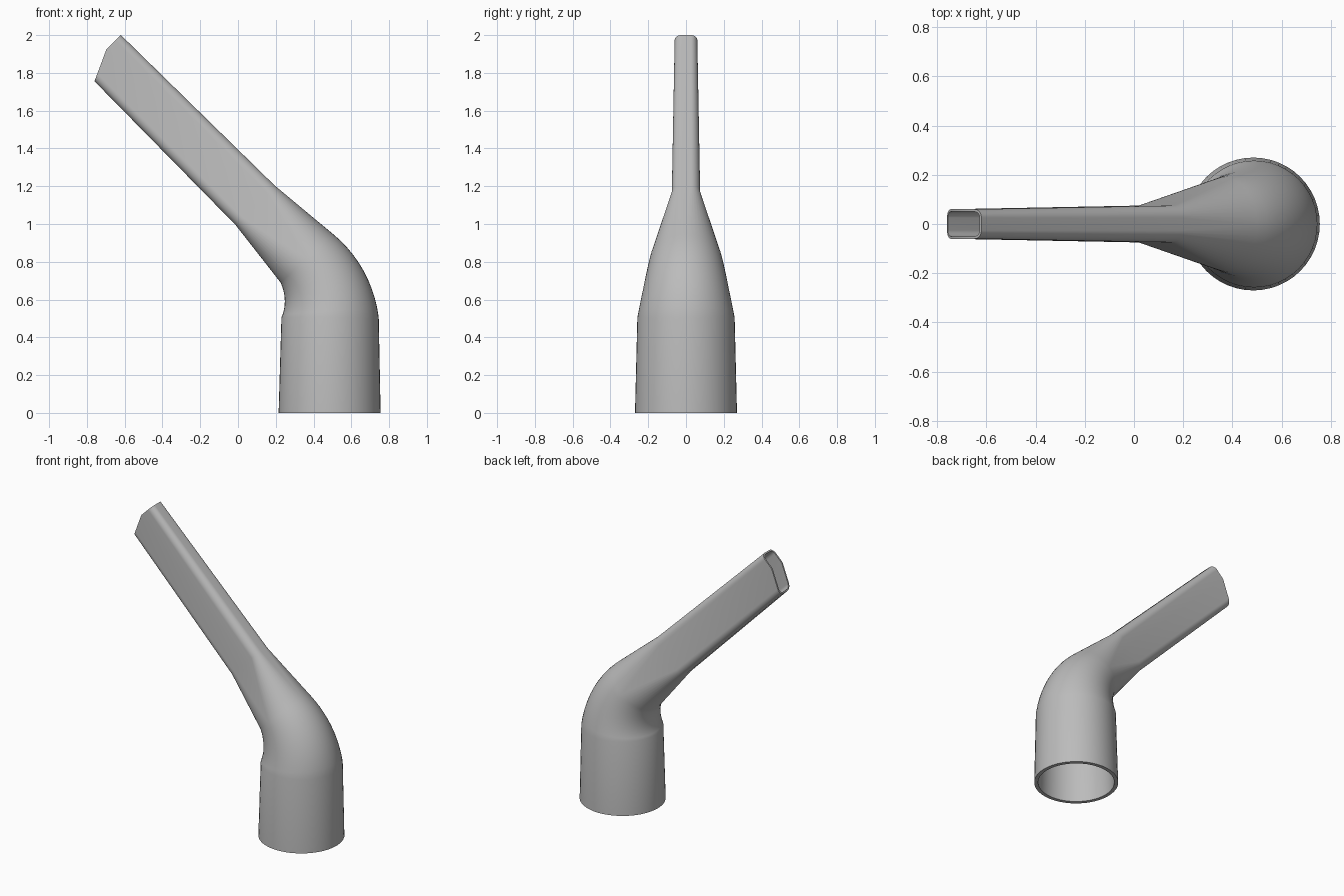
import bpy
import bmesh
from math import sin, cos, pi, radians
from mathutils import Vector

cube = bpy.data.objects.get("Cube")
if cube:
    bpy.data.objects.remove(cube)

STEPS = 12          # segments per rounded corner
KINK = 0.27         # where the slanted tip cut begins, along the flat side


def section(x, z, tilt, a, b, ra, rb, wall, cut=0.0):
    """Rounded section: a, b half sizes; ra, rb corner radii; cut slants the tip."""
    return dict(x=x, z=z, tilt=tilt, a=a, b=b, ra=ra, rb=rb, wall=wall, cut=cut)


def ring(s, inner):
    w = s["wall"] if inner else 0.0
    a, b, ra, rb = (s[k] - w for k in ("a", "b", "ra", "rb"))
    pts = []
    for corner in range(4):
        su = 1 if corner in (0, 3) else -1
        sv = 1 if corner < 2 else -1
        for i in range(STEPS + 1):
            t = (corner + i / STEPS) * pi / 2
            pts.append((su * (a - ra) + ra * cos(t), sv * (b - rb) + rb * sin(t)))
        if corner in (0, 2):
            pts.append((KINK * (a - ra), sv * b))
    across = Vector((cos(s["tilt"]), 0, sin(s["tilt"])))
    along = Vector((-sin(s["tilt"]), 0, cos(s["tilt"])))
    kink_u = KINK * (s["a"] - s["ra"])
    origin = Vector((s["x"], 0, s["z"]))
    return [origin + across * u + Vector((0, v, 0))
            - along * s["cut"] * max(0.0, kink_u - u) for u, v in pts]


# Round socket
sections = [section(0.485, 0, 0, 0.27, 0.27, 0.27, 0.27, 0.025)]

# Bend, narrowing as it turns
BEND, RADIUS, COUNT = radians(43), 0.46, 10
for i in range(COUNT + 1):
    f = i / COUNT
    t = BEND * f
    r = 0.2575 + (0.189 - 0.2575) * f
    sections.append(section(0.4875 - RADIUS * (1 - cos(t)), 0.505 + RADIUS * sin(t),
                            t, r, r, r, r, 0.025 - 0.005 * f))

# Flattened neck and slanted tip
slant = radians(45)
sections.append(section(0.09, 1.1, slant, 0.147, 0.075, 0.055, 0.05, 0.014))
sections.append(section(-0.716, 1.904, slant, 0.136, 0.06, 0.04, 0.035, 0.01, 0.457))

# Loft up the outside and back down the inside, then close the loop
bm = bmesh.new()
rings = [ring(s, False) for s in sections] + [ring(s, True) for s in reversed(sections)]
loops = [[bm.verts.new(p) for p in pts] for pts in rings]
for k, low in enumerate(loops):
    high = loops[(k + 1) % len(loops)]
    for i in range(len(low)):
        j = (i + 1) % len(low)
        bm.faces.new((low[i], low[j], high[j], high[i]))
bmesh.ops.remove_doubles(bm, verts=bm.verts, dist=0.00005)
bmesh.ops.recalc_face_normals(bm, faces=bm.faces)
mesh = bpy.data.meshes.new("nozzle_tube")
bm.to_mesh(mesh)
bm.free()

nozzle = bpy.data.objects.new("nozzle_tube", mesh)
bpy.context.collection.objects.link(nozzle)

# Plain grey plastic
grey = bpy.data.materials.new("grey_plastic")
grey.use_nodes = True
colour = (0.5, 0.5, 0.5, 1)
grey.diffuse_color = colour
grey.node_tree.nodes["Principled BSDF"].inputs["Base Color"].default_value = colour
mesh.materials.append(grey)

bpy.ops.object.select_all(action="DESELECT")
nozzle.select_set(True)
bpy.context.view_layer.objects.active = nozzle
bpy.ops.object.shade_smooth_by_angle(angle=radians(30))
